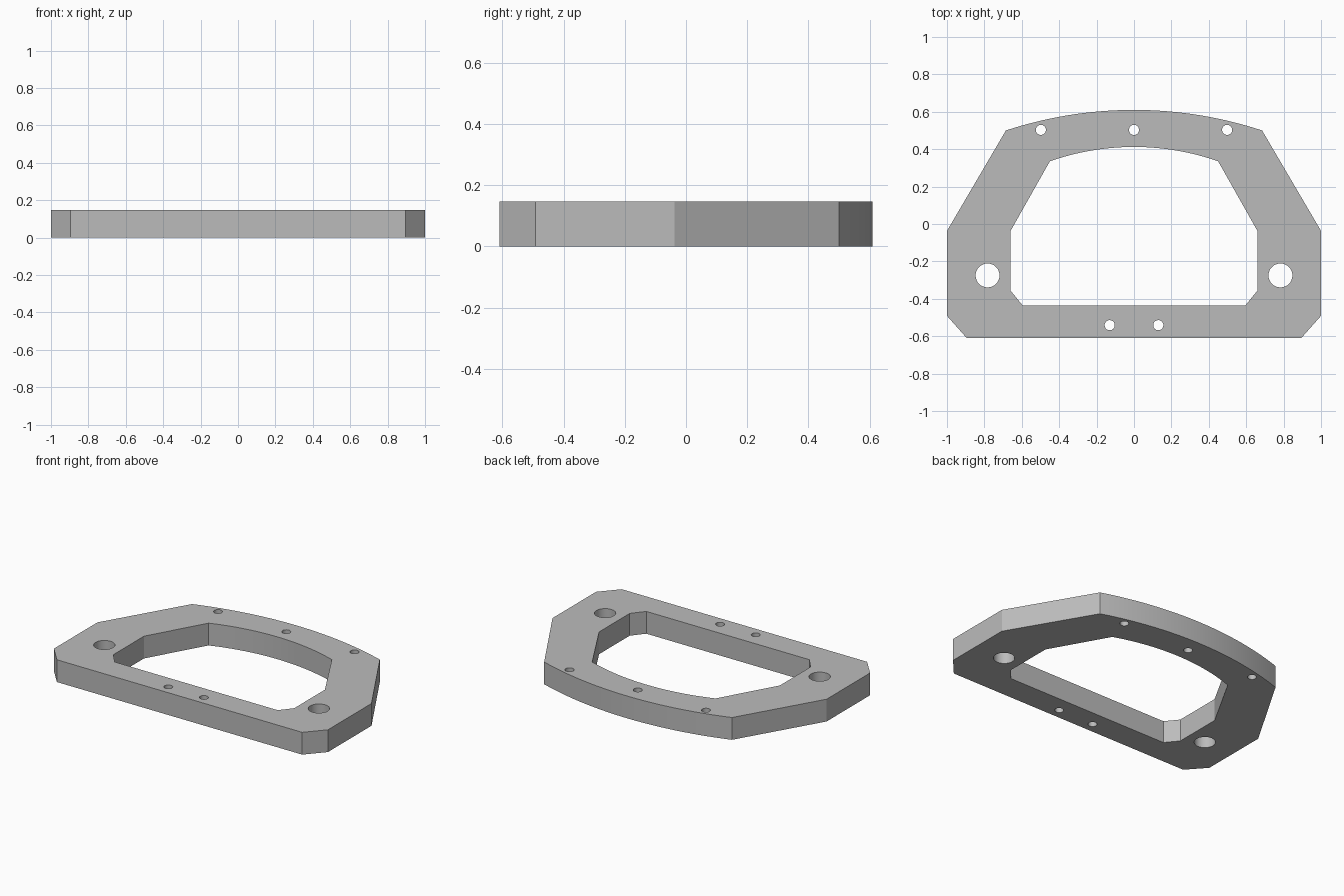
import bpy, bmesh, math

cube = bpy.data.objects.get("Cube")
if cube:
    bpy.data.objects.remove(cube, do_unlink=True)

THICK = 0.147


def arc(corner, top, steps=16):
    """Points of a shallow arc from a right-hand corner up to the centre line."""
    cx, cy = corner
    sag = top - cy
    radius = (cx * cx + sag * sag) / (2 * sag)
    half = math.asin(cx / radius)
    angles = [half * (1 - i / steps) for i in range(steps + 1)]
    return [(radius * math.sin(a), top - radius + radius * math.cos(a)) for a in angles]


def mirrored(right_side, top):
    """Closed outline from the right side, finished with an arched top edge."""
    half = right_side[:-1] + arc(right_side[-1], top)
    return half + [(-x, y) for x, y in reversed(half[:-1])]


def circle(x, y, radius, count=32):
    turns = [2 * math.pi * i / count for i in range(count)]
    return [(x + radius * math.cos(a), y + radius * math.sin(a)) for a in turns]


# Outer edge and central opening
outer = mirrored([(0.895, -0.609), (1, -0.491), (1, -0.037), (0.685, 0.5)], 0.61)
opening = mirrored([(0.595, -0.436), (0.66, -0.356), (0.66, -0.037), (0.45, 0.335)], 0.412)
loops = [outer, opening]

# Screw holes, front and back, and the two large side holes
loops.append(circle(0, 0.503, 0.027))
for side in (-1, 1):
    loops.append(circle(side * 0.498, 0.503, 0.027))
    loops.append(circle(side * 0.13, -0.541, 0.027))
    loops.append(circle(side * 0.783, -0.275, 0.064))

# Fill the flat outline, then extrude it into a plate
bm = bmesh.new()
edges = []
for loop in loops:
    verts = [bm.verts.new((x, y, 0)) for x, y in loop]
    edges += [bm.edges.new((a, b)) for a, b in zip(verts, verts[1:] + verts[:1])]
bmesh.ops.triangle_fill(bm, edges=edges, use_beauty=True, use_dissolve=False, normal=(0, 0, 1))
result = bmesh.ops.extrude_face_region(bm, geom=bm.faces[:], use_keep_orig=True)
raised = [g for g in result["geom"] if isinstance(g, bmesh.types.BMVert)]
bmesh.ops.translate(bm, verts=raised, vec=(0, 0, THICK))
bmesh.ops.recalc_face_normals(bm, faces=bm.faces[:])
mesh = bpy.data.meshes.new("frame_plate")
bm.to_mesh(mesh)
bm.free()

plate = bpy.data.objects.new("frame_plate", mesh)
bpy.context.collection.objects.link(plate)

# Plain grey finish
grey = bpy.data.materials.new("plain_grey")
grey.use_nodes = True
colour = (0.5, 0.5, 0.5, 1)
grey.diffuse_color = colour
grey.node_tree.nodes["Principled BSDF"].inputs["Base Color"].default_value = colour
mesh.materials.append(grey)

# Smooth the hole walls and arches while keeping real corners crisp
bpy.ops.object.select_all(action="DESELECT")
plate.select_set(True)
bpy.context.view_layer.objects.active = plate
bpy.ops.object.shade_smooth_by_angle(angle=math.radians(25))
